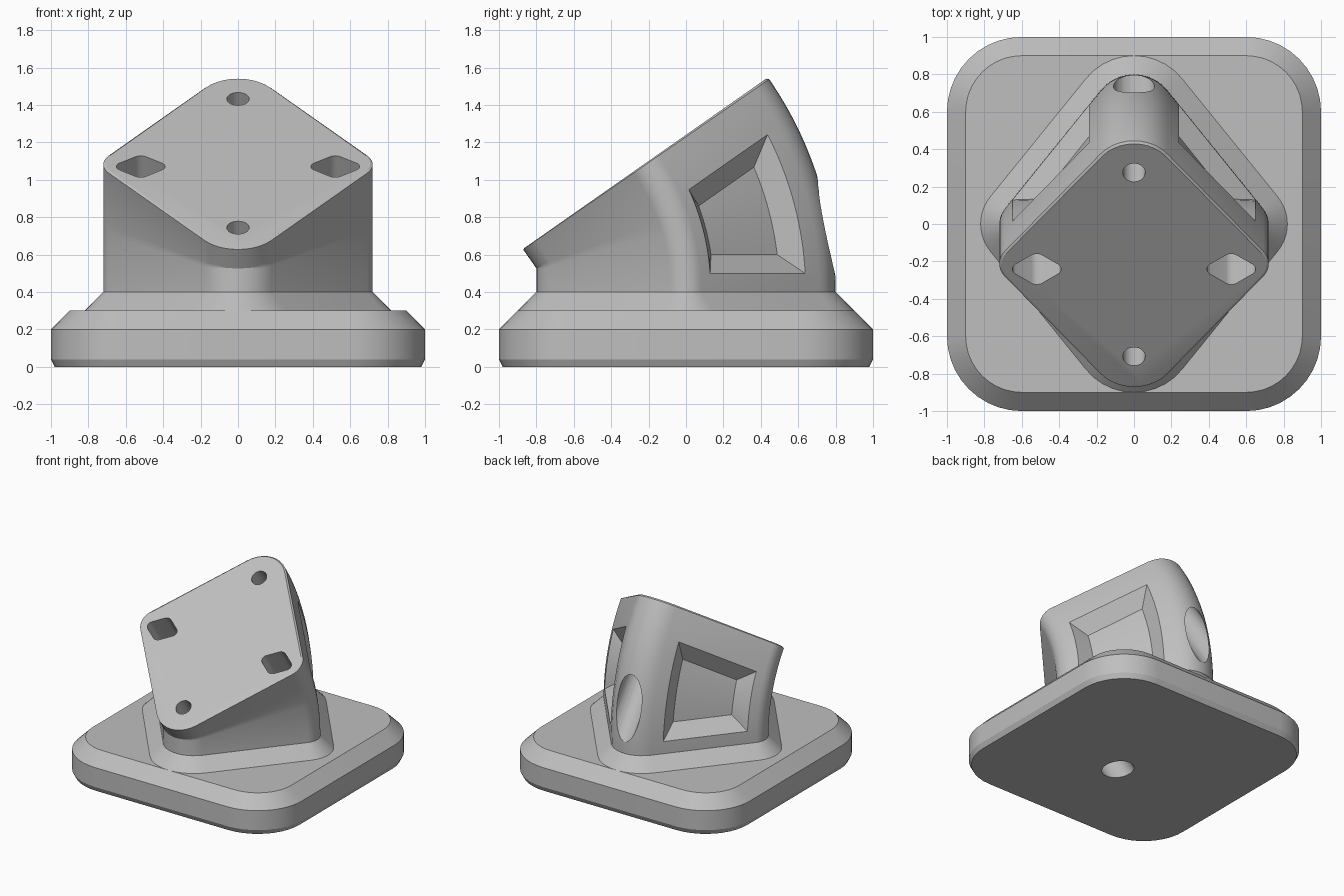
import bpy, bmesh
from math import sin, cos, asin, pi, radians
from mathutils import Matrix, Vector

cube = bpy.data.objects.get("Cube")
if cube:
    bpy.data.objects.remove(cube)

grey = bpy.data.materials.new("light_grey")
grey.use_nodes = True
colour = (0.52, 0.52, 0.52, 1)
grey.diffuse_color = colour
grey.node_tree.nodes["Principled BSDF"].inputs["Base Color"].default_value = colour

BEND = 1.2             # radius of the neck's bend
START = 0.4            # height where the bend begins
TILT = radians(35)     # tilt of the mounting face
EDGE = radians(39)     # direction of the diamond's flat sides
HX, HY, RY = 0.72, 0.8, 0.23


def loft(name, rings):
    """Closed solid through a list of equal-length point rings."""
    bm = bmesh.new()
    loops = [[bm.verts.new(p) for p in ring] for ring in rings]
    for a, b in zip(loops, loops[1:]):
        for i in range(len(a)):
            j = (i + 1) % len(a)
            bm.faces.new((a[i], a[j], b[j], b[i]))
    bm.faces.new(loops[0])
    bm.faces.new(loops[-1])
    bmesh.ops.recalc_face_normals(bm, faces=bm.faces)
    mesh = bpy.data.meshes.new(name)
    bm.to_mesh(mesh)
    bm.free()
    obj = bpy.data.objects.new(name, mesh)
    bpy.context.collection.objects.link(obj)
    mesh.materials.append(grey)
    return obj


def arc(cx, cy, r, start, end, n=10):
    return [(cx + r * cos(start + (end - start) * i / n),
             cy + r * sin(start + (end - start) * i / n)) for i in range(n + 1)]


def diamond(hx, hy, ry, p, grow=0.0):
    """Diamond outline with rounded corners; p is the side normal's angle."""
    d = sin(p) * (hy - ry) + ry
    rx = (d - cos(p) * hx) / (1 - cos(p))
    cx, cy = hx - rx, hy - ry
    rx, ry = rx + grow, ry + grow
    return (arc(cx, 0, rx, -p, p) + arc(0, cy, ry, p, pi - p)
            + arc(-cx, 0, rx, pi - p, pi + p) + arc(0, -cy, ry, pi + p, 2 * pi - p))


def rounded_square(half, r):
    c = half - r
    pts = []
    for k, (sx, sy) in enumerate([(1, 1), (-1, 1), (-1, -1), (1, -1)]):
        pts += arc(sx * c, sy * c, r, k * pi / 2, (k + 1) * pi / 2)
    return pts


def flat(outline, z):
    return [(x, y, z) for x, y in outline]


def bent(x, r, a):
    return (x, -BEND + r * cos(a), START + r * sin(a))


# Base slab with chamfered edges
base = loft("base_plate", [flat(rounded_square(h, h - 0.6), z) for h, z in
                           [(0.98, 0), (1, 0.04), (1, 0.2), (0.9, 0.3)]])

# Neck: flared foot, then a diamond section swept round the bend
section = diamond(HX, HY, RY, EDGE)
rings = [flat(diamond(HX, HY, RY, EDGE, 0.1), 0.3)]
steps = 24
angles = [TILT * i / steps for i in range(steps)] + [TILT - 0.006]
for a in angles:
    straight = 1 / cos(min(a, TILT - a)) - 1    # front corner stays straight
    rings.append([bent(x, (BEND + v) * (1 + straight * max(0, -v / HY) ** 3), a)
                  for x, v in section])
rings.append([bent(x, BEND + v, TILT)
              for x, v in diamond(HX, HY, RY, EDGE, -0.012)])
neck = loft("angled_neck", rings)

# Frame of the tilted face, used to drill into it
face = Matrix.Translation(bent(0, BEND, TILT)) @ Matrix.Rotation(TILT, 4, 'X')


def drill(name, outline_depths):
    return loft(name, [[face @ Vector((x, y, -depth)) for x, y in outline]
                       for outline, depth in outline_depths])


def circle(cy, r):
    return arc(0, cy, r, 0, 2 * pi * 31 / 32, 31)


def screw_hole(name, cy, length):
    small, large = circle(cy, 0.06), circle(cy, 0.11)
    return drill(name, [(small, -0.05), (small, 0.25), (large, 0.25), (large, length)])


front_hole = screw_hole("front_hole_cutter", -0.6, 1.2)
back_hole = screw_hole("back_hole_cutter", 0.6, 1.12)
cutters = [front_hole, back_hole]

# Side slots in the tilted face
slot = diamond(0.13, 0.1, 0.05, radians(55))
for side in (-1, 1):
    outline = [(x + side * 0.52, y - 0.03) for x, y in slot]
    cutters.append(drill("slot_cutter", [(outline, -0.05), (outline, 0.3)]))

# Tapered pockets in the two back sides
reach = sin(EDGE) * (HY - RY) + RY


def pocket_point(side, v, sink, t):
    """Point on the pocket's wall; t runs from its bottom to its top."""
    r = BEND + v
    low = asin((0.1 + sink) / r)
    high = TILT - asin((0.25 + sink) / r)
    x = (reach - sink - sin(EDGE) * v) / cos(EDGE)
    return bent(side * x, r, low + (high - low) * t)


for side in (-1, 1):
    rings = []
    for i in range(13):
        ring = []
        for sink, order in ((0.1, 1), (-0.03, -1)):
            slide = sin(EDGE) * sink
            inset = cos(EDGE) * sink
            ends = [0.134 + inset - slide, 0.64 - inset - slide]
            ring += [pocket_point(side, v, sink, i / 12) for v in ends[::order]]
        rings.append(ring)
    cutters.append(loft("pocket_cutter", rings))


def cut(obj, tools):
    bpy.context.view_layer.objects.active = obj
    for tool in tools:
        mod = obj.modifiers.new("cut", 'BOOLEAN')
        mod.operation = 'DIFFERENCE'
        mod.solver = 'EXACT'
        mod.object = tool
        bpy.ops.object.modifier_apply(modifier=mod.name)


cut(base, [front_hole])
cut(neck, cutters)
for tool in cutters:
    bpy.data.objects.remove(tool)

# Smooth the rounded corners, keep hard edges
for obj in (base, neck):
    bpy.ops.object.select_all(action='DESELECT')
    obj.select_set(True)
    bpy.context.view_layer.objects.active = obj
    bpy.ops.object.shade_smooth_by_angle(angle=radians(25))
